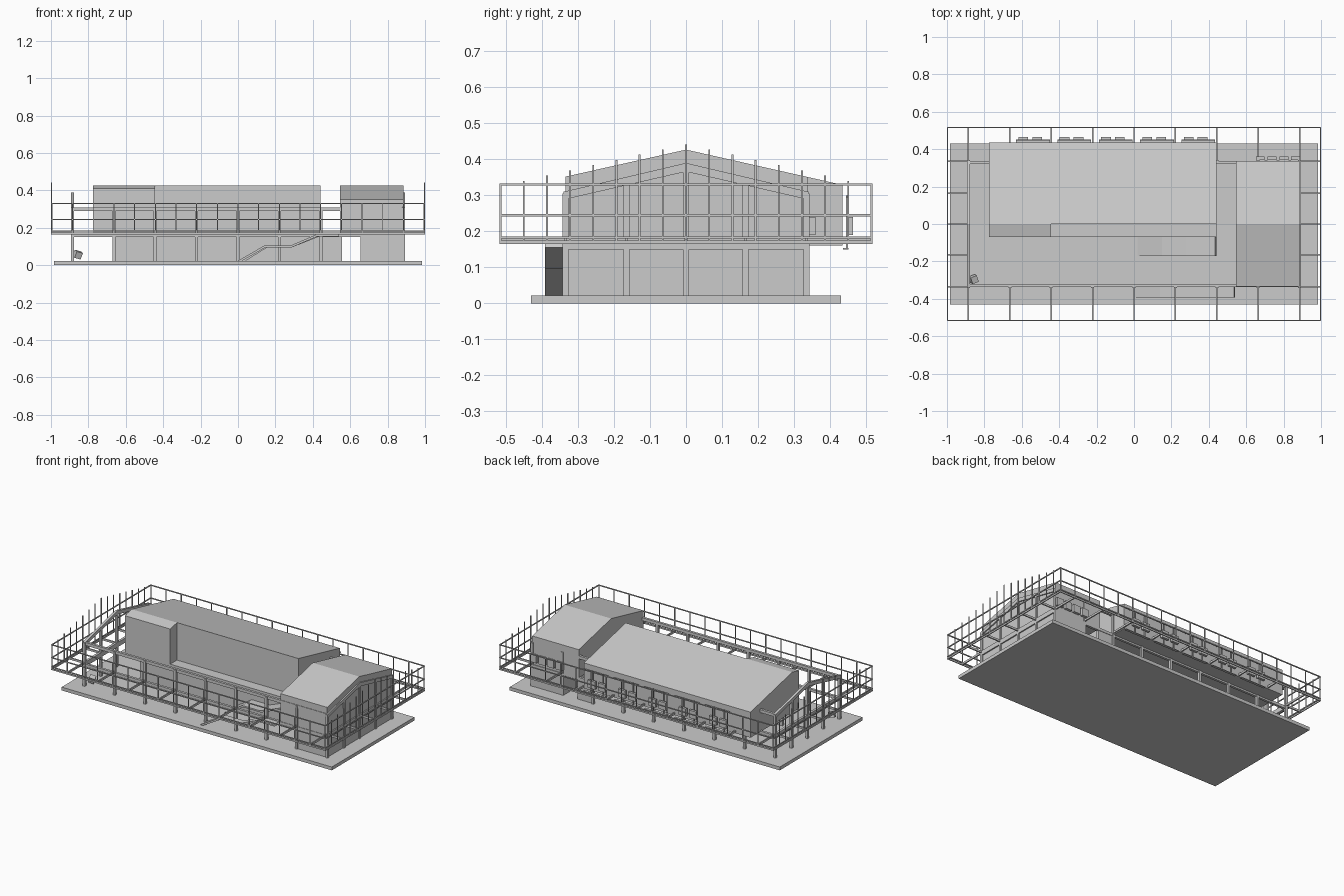
import bpy, bmesh, math
from mathutils import Vector

if "Cube" in bpy.data.objects:
    bpy.data.objects.remove(bpy.data.objects["Cube"])


def finish(name, bm):
    bmesh.ops.recalc_face_normals(bm, faces=bm.faces[:])
    me = bpy.data.meshes.new(name)
    bm.to_mesh(me)
    bm.free()
    ob = bpy.data.objects.new(name, me)
    bpy.context.collection.objects.link(ob)
    return ob


def add_box(bm, x0, x1, y0, y1, z0, z1):
    vs = bmesh.ops.create_cube(bm, size=1)["verts"]
    for v in vs:
        v.co = Vector(((x0 + x1) / 2 + v.co.x * (x1 - x0),
                       (y0 + y1) / 2 + v.co.y * (y1 - y0),
                       (z0 + z1) / 2 + v.co.z * (z1 - z0)))


def boxes(name, items):
    bm = bmesh.new()
    for b in items:
        add_box(bm, *b)
    return finish(name, bm)


def add_prism(bm, pts, axis, a, b):
    # profile in (y,z) extruded along x, or in (x,z) extruded along y
    def at(p, t):
        return (t, p[0], p[1]) if axis == "x" else (p[0], t, p[1])
    lo = [bm.verts.new(at(p, a)) for p in pts]
    hi = [bm.verts.new(at(p, b)) for p in pts]
    bm.faces.new(lo)
    bm.faces.new(hi[::-1])
    n = len(pts)
    for i in range(n):
        bm.faces.new((lo[i], lo[(i + 1) % n], hi[(i + 1) % n], hi[i]))


def prism(name, pts, axis, a, b):
    bm = bmesh.new()
    add_prism(bm, pts, axis, a, b)
    return finish(name, bm)


FLOOR, DECK = 0.022, 0.165
COLS = [-0.885 + i * 0.22125 for i in range(9)]
BAYS = [-0.335, -0.165, 0, 0.165, 0.335]


def roof_z(y):
    return 0.427 - abs(y) * 0.225


# ground slab
boxes("ground_slab", [(-0.985, 0.985, -0.43, 0.43, 0, FLOOR)])

# main hall: upper volume with one roof slope, plus the ridge-crossing front bay
prism("main_hall", [(0, DECK), (0.435, DECK), (0.435, roof_z(0.435)), (0, 0.427)],
      "x", -0.775, 0.44)
prism("hall_front_bay", [(-0.07, DECK), (0, DECK), (0, 0.427), (-0.07, roof_z(0.07))],
      "x", -0.775, -0.445)
boxes("hall_deck", [(-0.775, 0.44, -0.07, 0.435, DECK - 0.004, 0.18)])

# end block with gable roof, and ground room below
prism("end_block", [(-0.335, DECK), (0.338, DECK), (0.338, 0.351), (0, 0.427), (-0.335, 0.352)],
      "x", 0.545, 0.885)
boxes("ground_room", [(0.655, 0.885, -0.335, 0.342, FLOOR, DECK)])

# recessed ground walls
boxes("ground_walls", [(-0.665, 0.44, -0.07, -0.055, FLOOR, DECK),
                       (0.44, 0.555, 0.32, 0.335, FLOOR, DECK)])

# columns along both long sides and across both ends
w = 0.008
items = []
for x in COLS:
    for y in (-0.335, 0.335):
        items.append((x - w, x + w, y - w, y + w, FLOOR, 0.305))
for x in (-0.885, 0.885):
    for y in BAYS[1:4]:
        items.append((x - w, x + w, y - w, y + w, FLOOR, 0.375 - abs(y) * 0.235))
boxes("columns", items)

# eave and floor beams
items = []
for y in (-0.33, 0.33):
    items += [(-0.885, 0.885, y - w, y + w, 0.29, 0.31),
              (-0.885, 0.885, y - w, y + w, 0.15, 0.168)]
for x in (-0.885, 0.885):
    items.append((x - w, x + w, -0.335, 0.335, 0.15, 0.18))
boxes("beams", items)

# gable rafters
bm = bmesh.new()
for x in (-0.885, 0.885):
    add_prism(bm, [(-0.34, 0.288), (0, 0.366), (0.34, 0.288), (0.34, 0.31), (0, 0.39), (-0.34, 0.31)],
              "x", x - w, x + w)
finish("gable_rafters", bm)

# outriggers carrying the outer frame
t = 0.004
items = []
for x in COLS:
    for s in (-1, 1):
        a, b = sorted((s * 0.335, s * 0.515))
        items.append((x - t, x + t, a, b, 0.167, 0.18))
for y in BAYS:
    for s in (-1, 1):
        a, b = sorted((s * 0.885, s * 0.995))
        items.append((a, b, y - t, y + t, 0.167, 0.18))
boxes("outriggers", items)

# perimeter rails
r = 0.003
items = []
for z, h in ((0.17, 0.005), (0.183, r), (0.245, r), (0.33, r)):
    for s in (-1, 1):
        items.append((-1, 1, s * 0.515 - r, s * 0.515 + r, z - h, z + h))
        items.append((s * 0.997 - r, s * 0.997 + r, -0.515, 0.515, z - h, z + h))
boxes("perimeter_rails", items)

# perimeter posts, rising toward the ridge on the gable ends
p = 0.0025
items = []
for s in (-1, 1):
    for i in range(19):
        x = -0.995 + i * 1.99 / 18
        items.append((x - p, x + p, s * 0.515 - p, s * 0.515 + p, 0.165, 0.33))
    for i in range(1, 16):
        y = -0.515 + i * 1.03 / 16
        items.append((s * 0.997 - p, s * 0.997 + p, y - p, y + p, 0.165,
                      0.442 - abs(y) * 0.225))
boxes("perimeter_posts", items)

# stair ramps: outer flight with landing, and inner flight
flight = [(0, 0.024), (0.14, 0.105), (0.28, 0.105), (0.42, DECK)]


def ramp(name, path, y0, y1):
    low = [(x + 0.006, z - 0.01) for x, z in path]
    prism(name, path + low[::-1], "y", y0, y1)


ramp("outer_stair", flight + [(0.535, DECK)], -0.392, -0.338)
ramp("inner_stair", [(0.02, 0.024), (0.15, 0.105), (0.28, 0.105), (0.434, DECK)], -0.17, -0.07)

# rear wall units, their ledges and pipes
items, pipes = [], []
for i in range(5):
    c = -0.555 + i * 0.221
    for d in (-0.037, 0.037):
        items.append((c + d - 0.026, c + d + 0.026, 0.448, 0.464, 0.19, 0.24))
        pipes.append((c + d - 0.003, c + d + 0.003, 0.444, 0.45, 0.15, 0.3))
    pipes.append((c - 0.075, c + 0.105, 0.436, 0.452, 0.15, 0.154))
    pipes.append((c - 0.075, c + 0.105, 0.444, 0.452, 0.293, 0.298))
for i in range(4):
    x = 0.675 + i * 0.063
    items.append((x - 0.024, x + 0.024, 0.343, 0.36, 0.19, 0.24))
boxes("wall_units", items)
boxes("wall_pipes", pipes)

# small tilted crate on the slab
crate = boxes("crate", [(-0.018, 0.018, -0.018, 0.018, -0.018, 0.018)])
crate.location = (-0.857, -0.295, 0.057)
crate.rotation_euler = (0.3, 0.25, 0.4)
